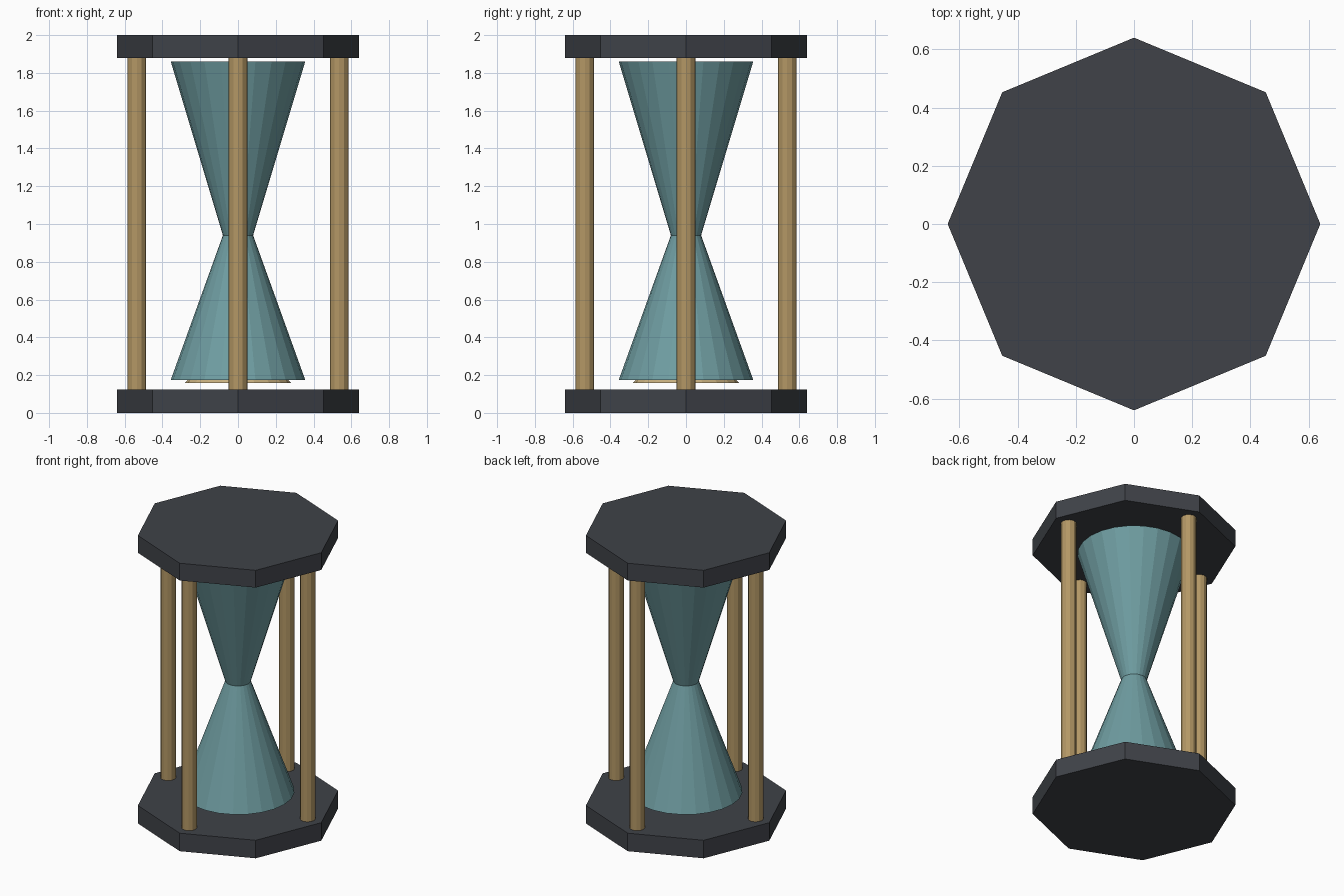
import bpy
from math import cos, sin, pi

if "Cube" in bpy.data.objects:
    bpy.data.objects.remove(bpy.data.objects["Cube"])


def material(name, color):
    m = bpy.data.materials.new(name)
    m.diffuse_color = (*color, 1)
    m.use_nodes = True
    m.node_tree.nodes["Principled BSDF"].inputs["Base Color"].default_value = m.diffuse_color
    return m


DARK = material("dark_frame", (0.05, 0.055, 0.065))
WOOD = material("tan_wood", (0.45, 0.31, 0.13))
GLASS = material("teal_glass", (0.16, 0.34, 0.36))
SAND = material("pale_sand", (0.60, 0.45, 0.22))


def frustum(name, sides, r_low, r_high, z_low, z_high, mat, x=0, y=0):
    bpy.ops.mesh.primitive_cone_add(
        vertices=sides, radius1=r_low, radius2=r_high,
        depth=z_high - z_low, location=(x, y, (z_low + z_high) / 2))
    ob = bpy.context.object
    ob.name = name
    ob.data.materials.append(mat)
    return ob


# Octagonal end plates
frustum("base_plate", 8, 0.64, 0.64, 0, 0.125, DARK)
frustum("top_plate", 8, 0.64, 0.64, 1.88, 2, DARK)

# Four posts on the axes
for i in range(4):
    a = i * pi / 2
    frustum(f"post_{i + 1}", 12, 0.049, 0.049, 0.12, 1.885, WOOD,
            0.536 * cos(a), 0.536 * sin(a))

# Glass bulbs meeting at the neck
frustum("lower_bulb", 24, 0.356, 0.08, 0.175, 0.94, GLASS)
frustum("upper_bulb", 24, 0.08, 0.356, 0.94, 1.86, GLASS)

# Sand heap, its foot showing just below the lower bulb
frustum("sand_heap", 20, 0.282, 0, 0.157, 0.45, SAND)
